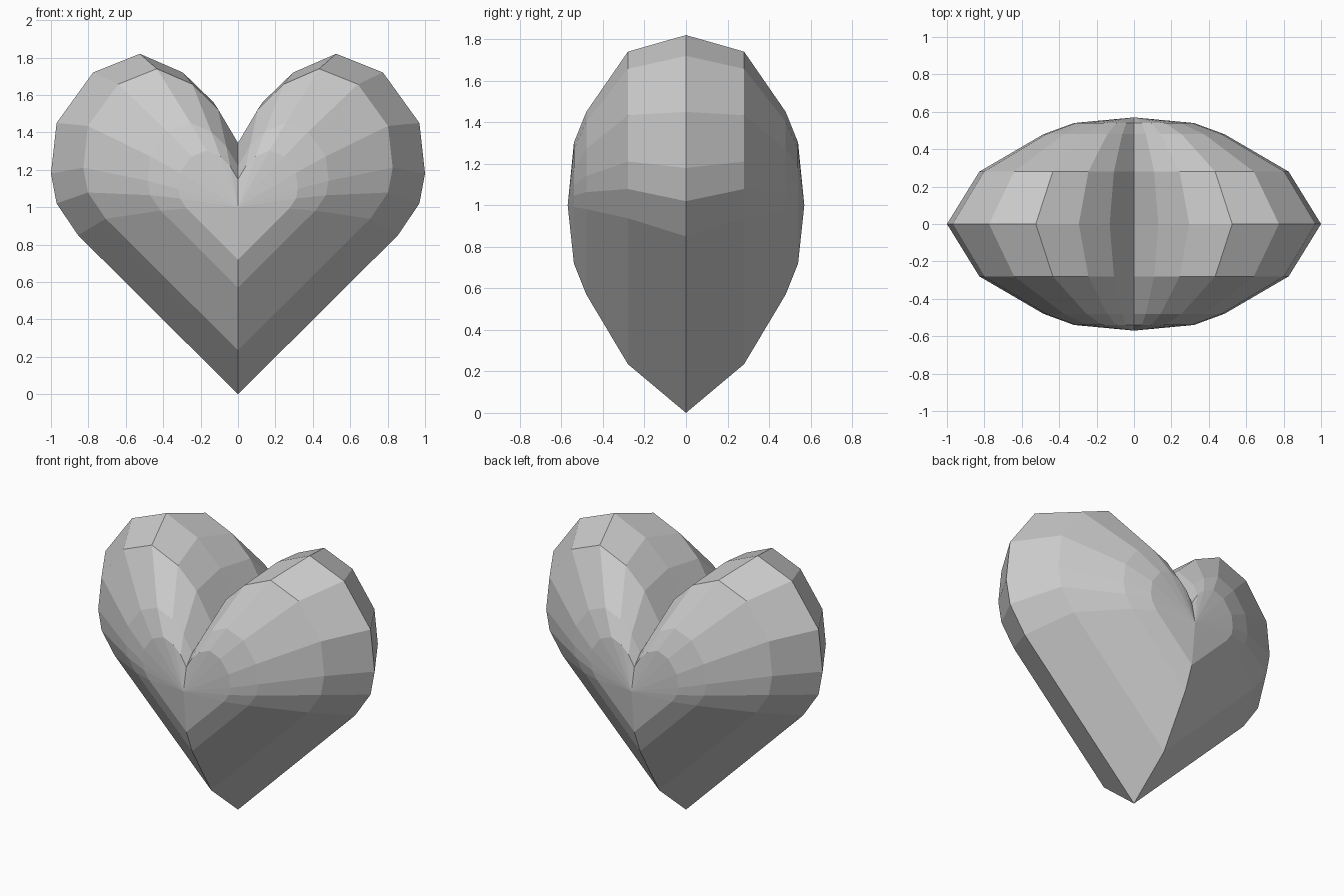
import bpy
import bmesh

cube = bpy.data.objects.get("Cube")
if cube:
    bpy.data.objects.remove(cube, do_unlink=True)

# Plain grey material
grey = bpy.data.materials.new("plain_grey")
grey.use_nodes = True
colour = (0.6, 0.6, 0.6, 1)
grey.diffuse_color = colour
grey.node_tree.nodes["Principled BSDF"].inputs["Base Color"].default_value = colour

# Half outline of the heart, from the notch round to the bottom tip
half = [(0, 1.34), (0.13, 1.56), (0.295, 1.72), (0.525, 1.82), (0.775, 1.72),
        (0.97, 1.45), (1, 1.18), (0.97, 1.02), (0.855, 0.85), (0, 0)]
outline = half + [(-x, z) for x, z in half[-2:0:-1]]

# Shrinking outlines that bulge outwards: depth, scale, height of the bottom tip
layers = [(0.28, 0.827, 0.235), (0.48, 0.484, 0.57), (0.54, 0.32, 0.72)]
apex_depth, apex_height = 0.57, 1.0

bm = bmesh.new()


def ring(depth, scale, base):
    return [bm.verts.new((x * scale, depth, base + z * scale)) for x, z in outline]


# Front and back domes share the middle outline
rim = ring(0, 1, 0)
count = len(rim)
for side in (-1, 1):
    previous = rim
    for depth, scale, base in layers:
        current = ring(side * depth, scale, base)
        for i in range(count):
            j = (i + 1) % count
            bm.faces.new((previous[i], previous[j], current[j], current[i]))
        previous = current
    apex = bm.verts.new((0, side * apex_depth, apex_height))
    for i in range(count):
        bm.faces.new((previous[i], previous[(i + 1) % count], apex))

bmesh.ops.recalc_face_normals(bm, faces=bm.faces)
mesh = bpy.data.meshes.new("heart")
bm.to_mesh(mesh)
bm.free()
mesh.materials.append(grey)
heart = bpy.data.objects.new("heart", mesh)
bpy.context.collection.objects.link(heart)
